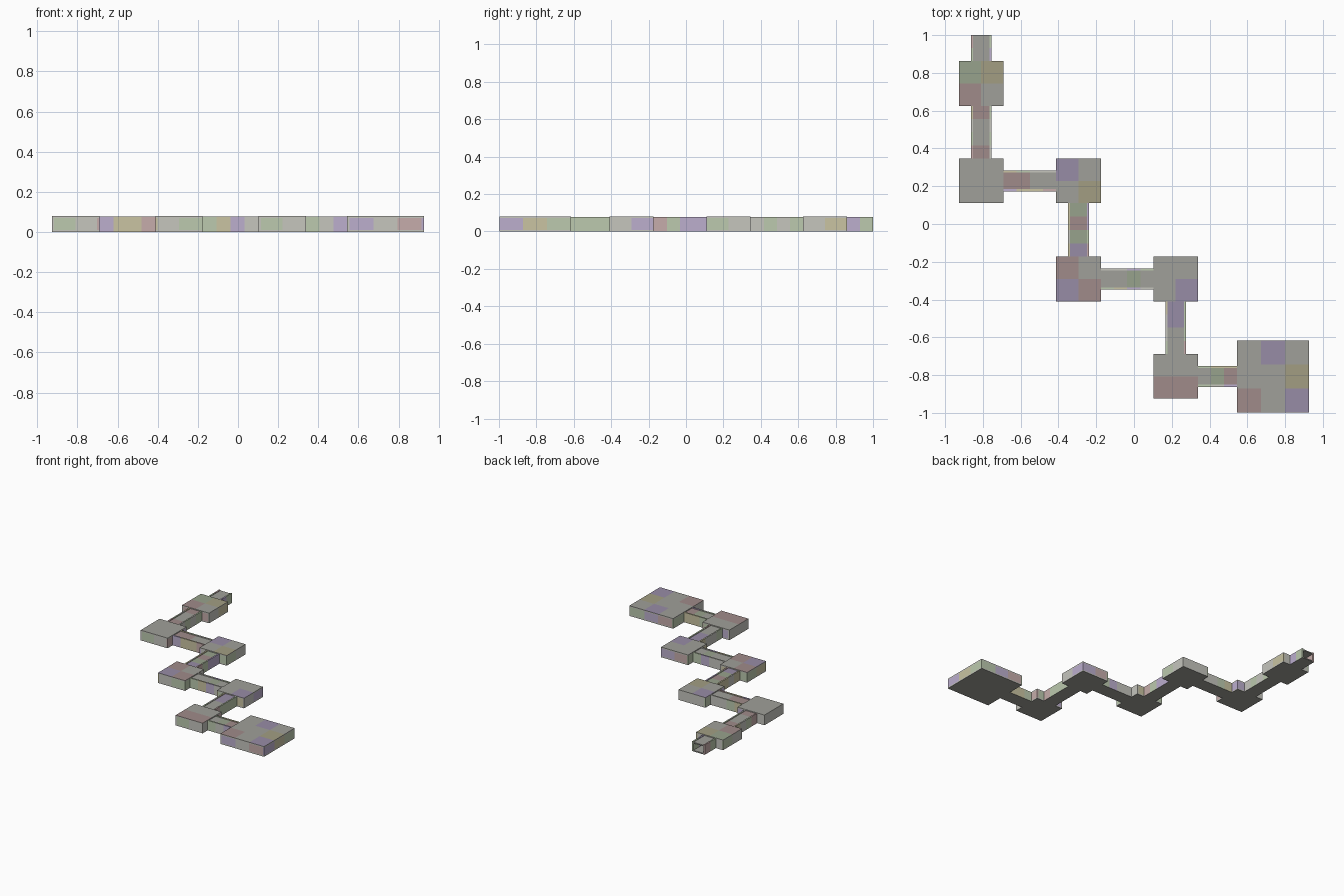
import bpy, bmesh, random
from mathutils import Vector

if "Cube" in bpy.data.objects:
    bpy.data.objects.remove(bpy.data.objects["Cube"])

random.seed(4)
H = 0.08       # overall height
T = 0.011      # wall thickness
SLAB = 0.009   # floor and roof thickness
CW = 0.055     # corridor half width
DIP = 0.007    # corridor roof sits slightly below its walls

# muted stone tints: grey, green, red, violet, olive
TINTS = {"g": (1, 1, 0.96), "n": (0.95, 1.02, 0.88), "r": (1.0, 0.87, 0.86),
         "v": (0.95, 0.88, 1.04), "o": (1.02, 0.99, 0.82)}
ORDER = list(TINTS)


def srgb(c):
    return c ** 2.2


def make_set(label, level):
    mats = []
    for key in ORDER:
        m = bpy.data.materials.new(f"{label}_{key}")
        m.diffuse_color = [srgb(level * c) for c in TINTS[key]] + [1]
        m.use_nodes = True
        m.node_tree.nodes["Principled BSDF"].inputs["Base Color"].default_value = m.diffuse_color
        mats.append(m)
    return mats


# material slots: 0-4 roof and floor stone, 5-9 lighter wall stone
MATS = make_set("slab_stone", 0.62) + make_set("wall_stone", 0.77)


def add_box(bm, x0, x1, y0, y1, z0, z1, slot):
    verts = bmesh.ops.create_cube(bm, size=1)["verts"]
    mid = Vector(((x0 + x1) / 2, (y0 + y1) / 2, (z0 + z1) / 2))
    dim = Vector((x1 - x0, y1 - y0, z1 - z0))
    for v in verts:
        v.co = mid + v.co * dim
        for f in v.link_faces:
            f.material_index = slot


def finish(name, bm):
    mesh = bpy.data.meshes.new(name)
    for m in MATS:
        mesh.materials.append(m)
    bm.to_mesh(mesh)
    bm.free()
    ob = bpy.data.objects.new(name, mesh)
    bpy.context.collection.objects.link(ob)


def wall_slot():
    return 5 + random.choice((0, 0, 1, 2, 3, 4))


def pieces(p, q, n):
    return [(p + (q - p) * k / n, p + (q - p) * (k + 1) / n) for k in range(n)]


def room(name, cx, cy, h, doors, tiles):
    # floor slab and tiled roof, tiles listed row by row from the back
    bm = bmesh.new()
    add_box(bm, cx - h, cx + h, cy - h, cy + h, 0, SLAB, 0)
    n = len(tiles)
    for (y1, y0), row in zip(pieces(cy + h, cy - h, n), tiles):
        for (x0, x1), key in zip(pieces(cx - h, cx + h, n), row):
            add_box(bm, x0, x1, y0, y1, H - SLAB, H, ORDER.index(key))
    # the slab rims count as wall stone
    bm.normal_update()
    for f in bm.faces:
        if abs(f.normal.z) < 0.5:
            f.material_index = 5
    finish(name + "_floor_and_roof", bm)
    # walls, split around doorways
    bm = bmesh.new()
    gap = CW - T
    for side in ("-x", "+x", "-y", "+y"):
        s = 1 if side[0] == "+" else -1
        along_y = side[1] == "x"
        reach = h if along_y else h - T
        if side in doors:
            spans = [(-reach, -gap), (gap, reach)]
        else:
            spans = pieces(-reach, reach, n)
        a, b = sorted((s * h, s * (h - T)))
        for p, q in spans:
            if along_y:
                add_box(bm, cx + a, cx + b, cy + p, cy + q, SLAB, H - SLAB, wall_slot())
            else:
                add_box(bm, cx + p, cx + q, cy + a, cy + b, SLAB, H - SLAB, wall_slot())
    finish(name + "_walls", bm)


def corridor(name, axis, fixed, start, end):
    # hollow passage in short lengths: floor, sunken roof and two side walls
    bm = bmesh.new()
    inner = CW - T
    for a, b in pieces(start, end, max(2, round((end - start) / 0.07))):
        roof = random.choice((0, 0, 1, 2, 2, 3))
        for u0, u1, z0, z1, slot in (
                (-inner, inner, 0, SLAB, 0),
                (-inner, inner, H - DIP - SLAB, H - DIP, roof),
                (-CW, -inner, 0, H - 0.002, wall_slot()),
                (inner, CW, 0, H - 0.002, wall_slot())):
            if axis == "x":
                add_box(bm, a, b, fixed + u0, fixed + u1, z0, z1, slot)
            else:
                add_box(bm, fixed + u0, fixed + u1, a, b, z0, z1, slot)
    # undersides are the darker slab stone
    bm.normal_update()
    for f in bm.faces:
        if f.normal.z < -0.5:
            f.material_index = 0
    finish(name, bm)


X = (-0.809, -0.294, 0.221, 0.735)
Y = (0.744, 0.228, -0.291, -0.807)
S, L = 0.118, 0.191   # small and large room half sizes

# chain of rooms stepping down from the open entrance to the large end room
layout = [
    (0, 0, S, ("+y", "-y"), ("no", "rg")),
    (0, 1, S, ("+y", "+x"), ("gg", "gg")),
    (1, 1, S, ("-x", "-y"), ("vg", "go")),
    (1, 2, S, ("+y", "+x"), ("rg", "vr")),
    (2, 2, S, ("-x", "-y"), ("gg", "gv")),
    (2, 3, S, ("+y", "+x"), ("gg", "rr")),
    (3, 3, L, ("-x",), ("gvg", "ggo", "rgv")),
]
for n, (i, j, h, doors, tiles) in enumerate(layout):
    room(f"room_{n + 1}", X[i], Y[j], h, doors, tiles)

# corridors between neighbouring rooms
for n, (r0, r1) in enumerate(zip(layout, layout[1:])):
    (i0, j0, h0), (i1, j1, h1) = r0[:3], r1[:3]
    if j0 == j1:
        corridor(f"corridor_{n + 1}", "x", Y[j0], X[i0] + h0, X[i1] - h1)
    else:
        corridor(f"corridor_{n + 1}", "y", X[i0], Y[j1] + h1, Y[j0] - h0)

# open entrance stub
corridor("entrance_corridor", "y", X[0], Y[0] + S, 1.0)
